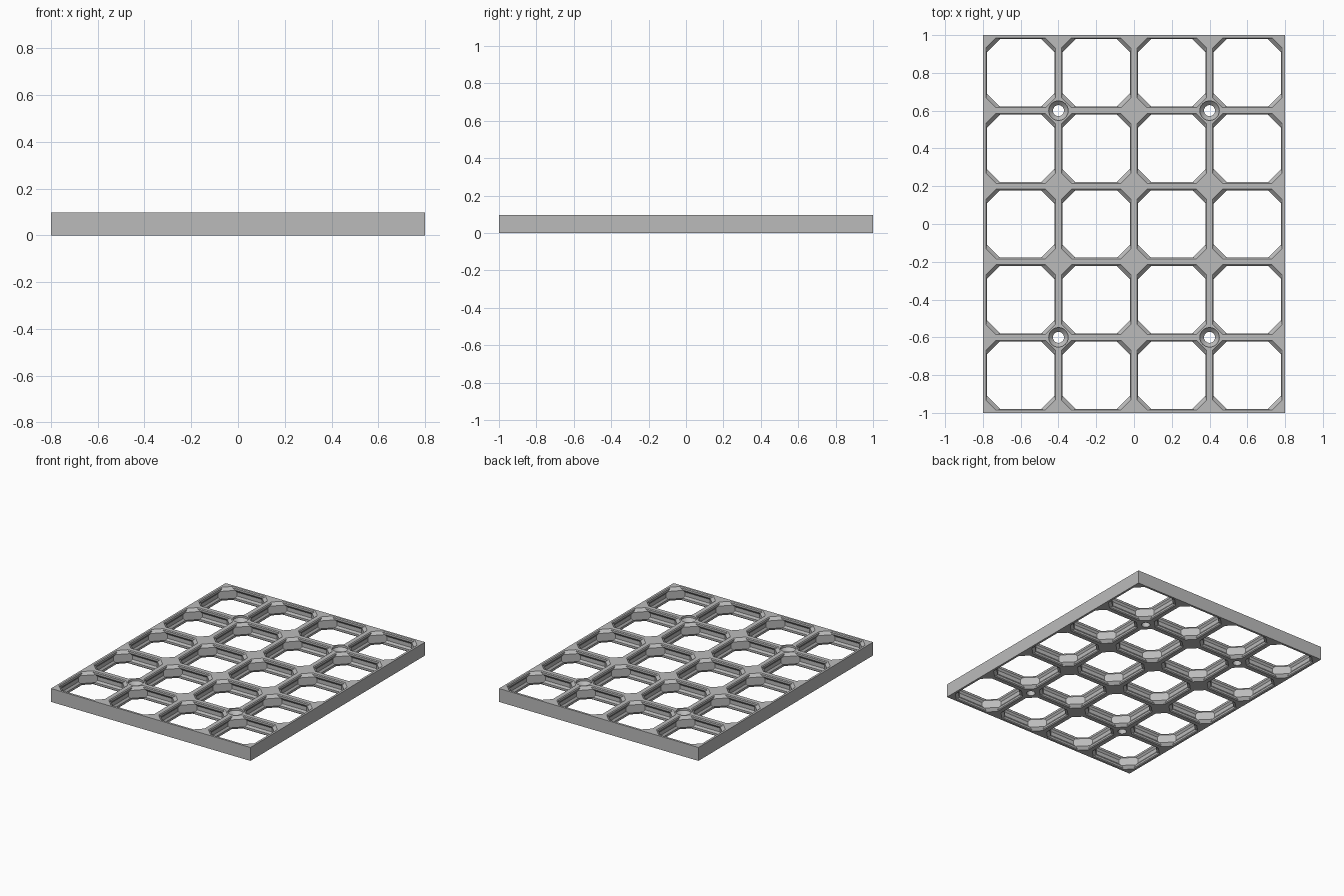
import bpy, bmesh, math

if "Cube" in bpy.data.objects:
    bpy.data.objects.remove(bpy.data.objects["Cube"], do_unlink=True)

U = 1 / 70                 # one small unit; a cell is 28 of them
COLS, ROWS = 4, 5
CELL = 28 * U
H = 6.8 * U

grey = bpy.data.materials.new("light grey plastic")
grey.use_nodes = True
colour = (0.5, 0.5, 0.5, 1)
grey.diffuse_color = colour
grey.node_tree.nodes["Principled BSDF"].inputs["Base Color"].default_value = colour

# Opening profile, lower half: (height, wall thickness, corner leg)
LOWER = [(0, 1.1, 5.9), (0.4, 1.5, 6.466), (1.4, 1.5, 7.88), (2.4, 0.8, 7.88)]
PROFILE = LOWER + [(6.8 - z, w, leg) for z, w, leg in reversed(LOWER)]
CORNERS = [(-1, -1), (1, -1), (1, 1), (-1, 1)]


def octagon(bm, cx, cy, z, wall, leg):
    """Ring of eight points, two at each corner of a cell."""
    near, far = CELL / 2 - wall * U, CELL / 2 - (leg - wall) * U
    ring = []
    for sx, sy in CORNERS:
        pair = [(sx * near, sy * far), (sx * far, sy * near)]
        if sx * sy < 0:
            pair.reverse()
        ring += [bm.verts.new((cx + x, cy + y, z * U)) for x, y in pair]
    return ring


def add_cell(bm, cx, cy):
    rings = [octagon(bm, cx, cy, *level) for level in PROFILE]
    # Inner walls and corner blocks
    for a, b in zip(rings, rings[1:]):
        for i in range(8):
            j = (i + 1) % 8
            bm.faces.new((a[i], a[j], b[j], b[i]))
    # Flat rims below and above
    for ring, z in ((rings[0], 0), (rings[-1], H)):
        sq = [bm.verts.new((cx + x * CELL / 2, cy + y * CELL / 2, z)) for x, y in CORNERS]
        for i in range(4):
            j = (i + 1) % 4
            bm.faces.new((sq[i], ring[2 * i], ring[2 * i + 1]))
            bm.faces.new((sq[i], sq[j], ring[2 * j], ring[2 * i + 1]))


def finish(bm, name):
    bmesh.ops.remove_doubles(bm, verts=bm.verts, dist=1e-5)
    bmesh.ops.recalc_face_normals(bm, faces=bm.faces)
    mesh = bpy.data.meshes.new(name)
    bm.to_mesh(mesh)
    bm.free()
    mesh.materials.append(grey)
    obj = bpy.data.objects.new(name, mesh)
    bpy.context.collection.objects.link(obj)
    return obj


# Grid of cells
bm = bmesh.new()
for c in range(COLS):
    for r in range(ROWS):
        add_cell(bm, (c - (COLS - 1) / 2) * CELL, (r - (ROWS - 1) / 2) * CELL)
bmesh.ops.remove_doubles(bm, verts=bm.verts, dist=1e-5)

# Outer side walls, drawn down from the upper rim
rim = [e for e in bm.edges if e.is_boundary and e.verts[0].co.z > H / 2]
new = bmesh.ops.extrude_edge_only(bm, edges=rim)["geom"]
for v in new:
    if isinstance(v, bmesh.types.BMVert):
        v.co.z = 0
grid_panel = finish(bm, "grid_panel")

# Countersunk screw holes
HOLE = [(2.05, -1), (2.05, 4.25), (3.6, 5.8), (3.6, 7.8)]
SEG = 32
bm = bmesh.new()
for sx, sy in CORNERS:
    rings = [[bm.verts.new((sx * CELL + rad * U * math.cos(math.tau * k / SEG),
                            sy * CELL * 1.5 + rad * U * math.sin(math.tau * k / SEG),
                            z * U)) for k in range(SEG)] for rad, z in HOLE]
    for a, b in zip(rings, rings[1:]):
        for k in range(SEG):
            n = (k + 1) % SEG
            bm.faces.new((a[k], a[n], b[n], b[k]))
    bm.faces.new(rings[0])
    bm.faces.new(rings[-1])
screw_cutter = finish(bm, "screw_hole_cutter")
screw_cutter.hide_render = True

cut = grid_panel.modifiers.new("screw holes", "BOOLEAN")
cut.operation = "DIFFERENCE"
cut.solver = "EXACT"
cut.object = screw_cutter
bpy.context.view_layer.objects.active = grid_panel
grid_panel.select_set(True)
bpy.ops.object.modifier_apply(modifier=cut.name)
bpy.data.objects.remove(screw_cutter, do_unlink=True)
bpy.ops.object.shade_smooth_by_angle(angle=math.radians(20))
